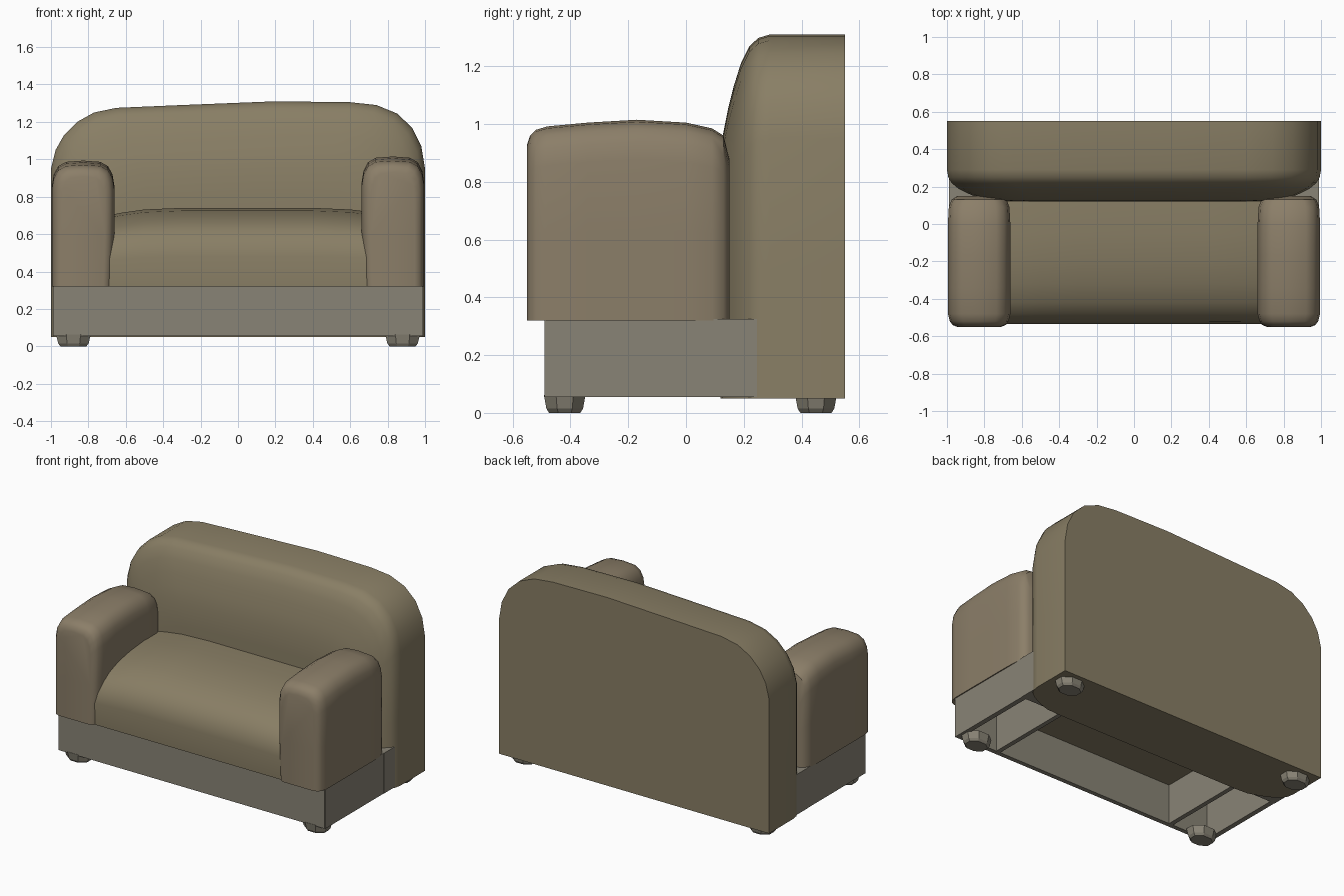
import bpy, bmesh, math

if "Cube" in bpy.data.objects:
    bpy.data.objects.remove(bpy.data.objects["Cube"])


def material(name, rgb):
    m = bpy.data.materials.new(name)
    m.diffuse_color = (*rgb, 1)
    m.use_nodes = True
    m.node_tree.nodes["Principled BSDF"].inputs["Base Color"].default_value = m.diffuse_color
    return m


fabric = material("tan_fabric", (0.25, 0.21, 0.13))
arm_fabric = material("brown_fabric", (0.26, 0.21, 0.14))
plinth = material("grey_brown_base", (0.25, 0.23, 0.18))


def finish(name, bm, mat, angle=40):
    bmesh.ops.recalc_face_normals(bm, faces=bm.faces)
    me = bpy.data.meshes.new(name)
    bm.to_mesh(me)
    bm.free()
    me.shade_smooth()
    me.set_sharp_from_angle(angle=math.radians(angle))
    me.materials.append(mat)
    ob = bpy.data.objects.new(name, me)
    bpy.context.collection.objects.link(ob)
    return ob


def loft(name, rings, mat, angle=40):
    """Skin a list of equal-length point rings and cap both ends."""
    bm = bmesh.new()
    vs = [[bm.verts.new(p) for p in r] for r in rings]
    n = len(rings[0])
    for a, b in zip(vs, vs[1:]):
        for i in range(n):
            j = (i + 1) % n
            bm.faces.new((a[i], a[j], b[j], b[i]))
    bm.faces.new(vs[0])
    bm.faces.new(vs[-1])
    return finish(name, bm, mat, angle)


def box(name, x, y, z, mat):
    rect = [(x[0], y[0]), (x[1], y[0]), (x[1], y[1]), (x[0], y[1])]
    return loft(name, [[(px, py, pz) for px, py in rect] for pz in z], mat)


# Backrest: rounded-top outline, rolled over towards the front
outline = [(-1, .05), (-1, .5), (-1, .95), (-.975, 1.05), (-.93, 1.13), (-.86, 1.20),
           (-.77, 1.25), (-.65, 1.275), (-.3, 1.29), (.2, 1.31), (.6, 1.305), (.74, 1.29),
           (.85, 1.245), (.93, 1.17), (.98, 1.07), (1, .95), (1, .5), (1, .05)]
roll = [(.55, 0), (.29, 0), (.25, .012), (.22, .04), (.19, .10), (.165, .18),
        (.145, .26), (.125, .36), (.12, .5)]
loft("backrest", [[(x * (1 - .6 * i), y, .05 + (z - .05) * (1 - i / 1.26))
                   for x, z in outline] for y, i in roll], fabric)

# Seat cushion: rounded front, lofted across x with lower ends
seat_profile = [(-.53, .32), (-.535, .48), (-.52, .55), (-.48, .615), (-.42, .66),
                (-.32, .70), (-.2, .725), (-.05, .74), (.15, .735), (.15, .32)]
seat_sections = [(-.7, .90), (-.62, .94), (-.5, .98), (-.3, 1), (.4, 1), (.6, .98), (.7, .95)]
loft("seat", [[(x, y, .32 + (z - .32) * s) for y, z in seat_profile]
              for x, s in seat_sections], fabric)

# Armrests: padded, rounded on top and at both ends; the left one is a little lower
arm_profile = [(-.93, 0), (-1, .45), (-1, .8), (-.94, .89), (-.8, .955), (-.55, .99), (0, 1),
               (.55, .99), (.8, .955), (.94, .89), (1, .8), (1, .45), (1, 0)]
arm_sections = [(-.55, .05, .93), (-.54, .025, .96), (-.52, .01, .98), (-.48, 0, .992),
                (-.34, 0, 1.005), (-.17, 0, 1.015), (0, 0, 1.005), (.09, .005, .985),
                (.13, .02, .96), (.15, .05, .88)]
for side, label, drop in ((-1, "left", .022), (1, "right", 0)):
    loft(label + "_armrest",
         [[(side * (.828 + u * (.167 - inset)), y, .32 + v * (top - drop - .32))
           for u, v in arm_profile] for y, inset, top in arm_sections], arm_fabric)

# Plinth: front, side and divider panels left open underneath
Z = (.055, .325)
box("base_front", (-.985, .985), (-.49, -.46), Z, plinth)
box("base_rear", (-.99, .99), (.13, .545), Z, plinth)
for s, label in ((-1, "left"), (1, "right")):
    box(label + "_base_side", sorted((s * .955, s * .988)), (-.488, .14), Z, plinth)
    box(label + "_base_divider", sorted((s * .66, s * .69)), (-.47, .14), Z, plinth)

# Feet: low octagonal tapered stubs
for sx, xl in ((-1, "left"), (1, "right")):
    for y, yl in ((-.42, "front"), (.45, "back")):
        rings = []
        for z, r in ((0, .075), (.015, .088), (.062, .1)):
            rings.append([(sx * .88 + r * math.cos(math.pi * (k + .5) / 4),
                           y + .78 * r * math.sin(math.pi * (k + .5) / 4), z)
                          for k in range(8)])
        loft(f"{yl}_{xl}_foot", rings, plinth, 20)
